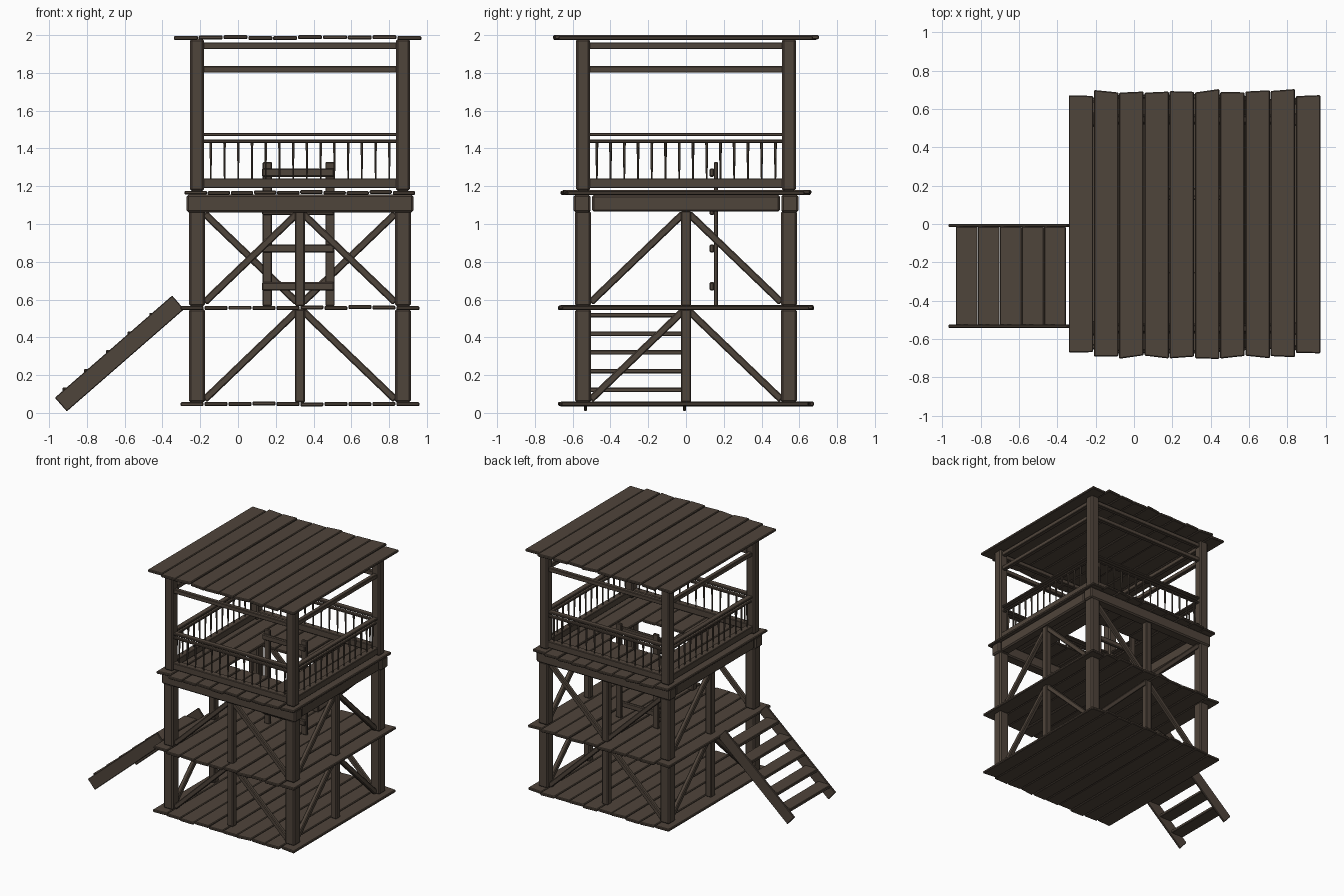
import bpy, bmesh, math, random
from mathutils import Vector, Matrix

random.seed(4)
old = bpy.data.objects.get("Cube")
if old:
    bpy.data.objects.remove(old, do_unlink=True)

wood = bpy.data.materials.new("weathered_brown_wood")
wood.use_nodes = True
colour = (0.078, 0.058, 0.043, 1)
wood.diffuse_color = colour
bsdf = wood.node_tree.nodes["Principled BSDF"]
bsdf.inputs["Base Color"].default_value = colour
bsdf.inputs["Roughness"].default_value = 0.9

CX = 0.328      # tower centre
POST = 0.545    # corner post offset
SIDES = (-1, 1)


def finish(bm, name, bevel=0.006):
    bmesh.ops.recalc_face_normals(bm, faces=bm.faces)
    mesh = bpy.data.meshes.new(name)
    bm.to_mesh(mesh)
    bm.free()
    obj = bpy.data.objects.new(name, mesh)
    bpy.context.collection.objects.link(obj)
    mesh.materials.append(wood)
    if bevel:
        mod = obj.modifiers.new("worn_edges", 'BEVEL')
        mod.width = bevel
        mod.segments = 1
    return obj


def box(bm, x, y, z):
    """Box from three (low, high) ranges."""
    size = [b - a for a, b in (x, y, z)]
    mid = [(a + b) / 2 for a, b in (x, y, z)]
    bmesh.ops.create_cube(bm, size=1, matrix=Matrix.Translation(mid) @ Matrix.Diagonal((*size, 1)))


def around(c, half):
    return (c - half, c + half)


def bar(bm, a, b, width, depth, side):
    """Rectangular bar from a to b; depth is measured along side."""
    a, b, side = Vector(a), Vector(b), Vector(side)
    along = (b - a).normalized()
    across = side.cross(along)
    turn = Matrix((along, across, side)).transposed().to_4x4()
    size = Matrix.Diagonal(((b - a).length, width, depth, 1))
    bmesh.ops.create_cube(bm, size=1, matrix=Matrix.Translation((a + b) / 2) @ turn @ size)


def plank(bm, x0, x1, front, back, z0, z1):
    """Plank along y with slanted ends given as pairs."""
    rings = [[bm.verts.new(p) for p in ((x0, front[0], z), (x1, front[1], z),
                                        (x1, back[1], z), (x0, back[0], z))] for z in (z0, z1)]
    bm.faces.new(rings[0][::-1])
    bm.faces.new(rings[1])
    for i in range(4):
        j = (i + 1) % 4
        bm.faces.new((rings[0][i], rings[0][j], rings[1][j], rings[1][i]))


def deck(name, x0, x1, reach, z, hole=None, count=10):
    """Uneven row of planks, optionally with a hatch (planks, y range)."""
    bm = bmesh.new()
    step = (x1 - x0) / count
    for i in range(count):
        a, b = x0 + i * step + 0.002, x0 + (i + 1) * step - 0.002
        shift = random.uniform(-0.003, 0.003)
        edge = 0.02 if i in (0, count - 1) else 0
        ends = [[s * (reach - edge - random.uniform(0, 0.02)) for _ in range(2)] for s in SIDES]
        za, zb = z[0] + shift, z[1] + shift
        if hole and i in hole[0]:
            plank(bm, a, b, ends[0], [hole[1][0]] * 2, za, zb)
            plank(bm, a, b, [hole[1][1]] * 2, ends[1], za, zb)
        else:
            plank(bm, a, b, ends[0], ends[1], za, zb)
    return finish(bm, name, 0.005)


# Plank levels
deck("ground_deck", -0.307, 0.963, 0.68, (0.037, 0.058))
deck("middle_deck", -0.307, 0.963, 0.68, (0.547, 0.568))
deck("lookout_floor", -0.285, 0.94, 0.665, (1.157, 1.177), (range(3, 7), (-0.25, 0.18)))
deck("roof", -0.342, 0.973, 0.704, (1.976, 1.997))

# Corner posts for every storey
bm = bmesh.new()
for sx in SIDES:
    for sy in SIDES:
        for z, half in (((0.055, 0.55), 0.042), ((0.565, 1.07), 0.042), ((1.175, 1.98), 0.037)):
            box(bm, around(CX + sx * POST, half), around(sy * POST, half), z)
finish(bm, "corner_posts", 0.01)

# Middle posts on the four faces of both lower storeys
bm = bmesh.new()
for z in ((0.055, 0.55), (0.565, 1.07)):
    for s in SIDES:
        box(bm, around(CX, 0.027), around(s * POST, 0.027), z)
        box(bm, around(CX + s * POST, 0.027), around(0, 0.027), z)
finish(bm, "middle_posts", 0.007)

# Diagonal braces
bm = bmesh.new()
for low, high in ((0.07, 0.54), (0.585, 1.055)):
    for face in SIDES:
        for half in SIDES:
            near, far = half * 0.015, half * 0.505
            # the upper back pair leans the other way
            za, zb = (low, high) if face > 0 and low > 0.5 else (high, low)
            bar(bm, (CX + near, face * POST, za), (CX + far, face * POST, zb),
                0.038, 0.034, (0, 1, 0))
            # leave the stair entrance open
            if not (face < 0 and half < 0 and low > 0.5):
                bar(bm, (CX + face * POST, near, high), (CX + face * POST, far, low),
                    0.038, 0.034, (1, 0, 0))
finish(bm, "diagonal_braces", 0.006)

# Heavy beams under the lookout
bm = bmesh.new()
for s in SIDES:
    box(bm, (-0.272, 0.928), around(s * 0.55, 0.045), (1.062, 1.155))
    box(bm, around(CX + s * 0.55, 0.04), (-0.498, 0.498), (1.065, 1.153))
finish(bm, "floor_beams", 0.01)

# Horizontal rails around the lookout: z range and half depth
bm = bmesh.new()
for z, half in (((1.19, 1.242), 0.026), ((1.43, 1.447), 0.014), ((1.465, 1.482), 0.022),
                ((1.802, 1.836), 0.017), ((1.926, 1.961), 0.017)):
    for s in SIDES:
        box(bm, around(CX, 0.515), around(s * POST, half), z)
        box(bm, around(CX + s * POST, half), around(0, 0.515), z)
finish(bm, "lookout_rails", 0.004)

# Thin tapered balusters
bm = bmesh.new()
for i in range(14):
    t = -0.472 + i * 0.0727
    for s in SIDES:
        for x, y in ((CX + t, s * POST), (CX + s * POST, t)):
            bmesh.ops.create_cone(bm, cap_ends=True, segments=6, radius1=0.0045, radius2=0.008,
                                  depth=0.2, matrix=Matrix.Translation((x, y, 1.336)))
finish(bm, "balusters", 0)

# Ladder to the lookout hatch
bm = bmesh.new()
for x in (0.155, 0.487):
    box(bm, around(x, 0.025), (0.147, 0.17), (0.565, 1.328))
finish(bm, "ladder_rails", 0.005)
bm = bmesh.new()
for z in (0.67, 0.87, 1.07, 1.272):
    box(bm, around(0.318, 0.192), (0.125, 0.15), around(z, 0.022))
finish(bm, "ladder_rungs", 0.006)

# Side stair: two sloping stringers with flat treads
bm = bmesh.new()
for y in (-0.533, -0.008):
    bar(bm, (-0.938, y, 0.044), (-0.317, y, 0.585), 0.096, 0.016, (0, 1, 0))
finish(bm, "stair_stringers", 0.004)
bm = bmesh.new()
for i in range(5):
    box(bm, around(-0.872 + i * 0.115, 0.057), (-0.527, -0.014), around(0.122 + i * 0.099, 0.012))
finish(bm, "stair_treads", 0.004)
